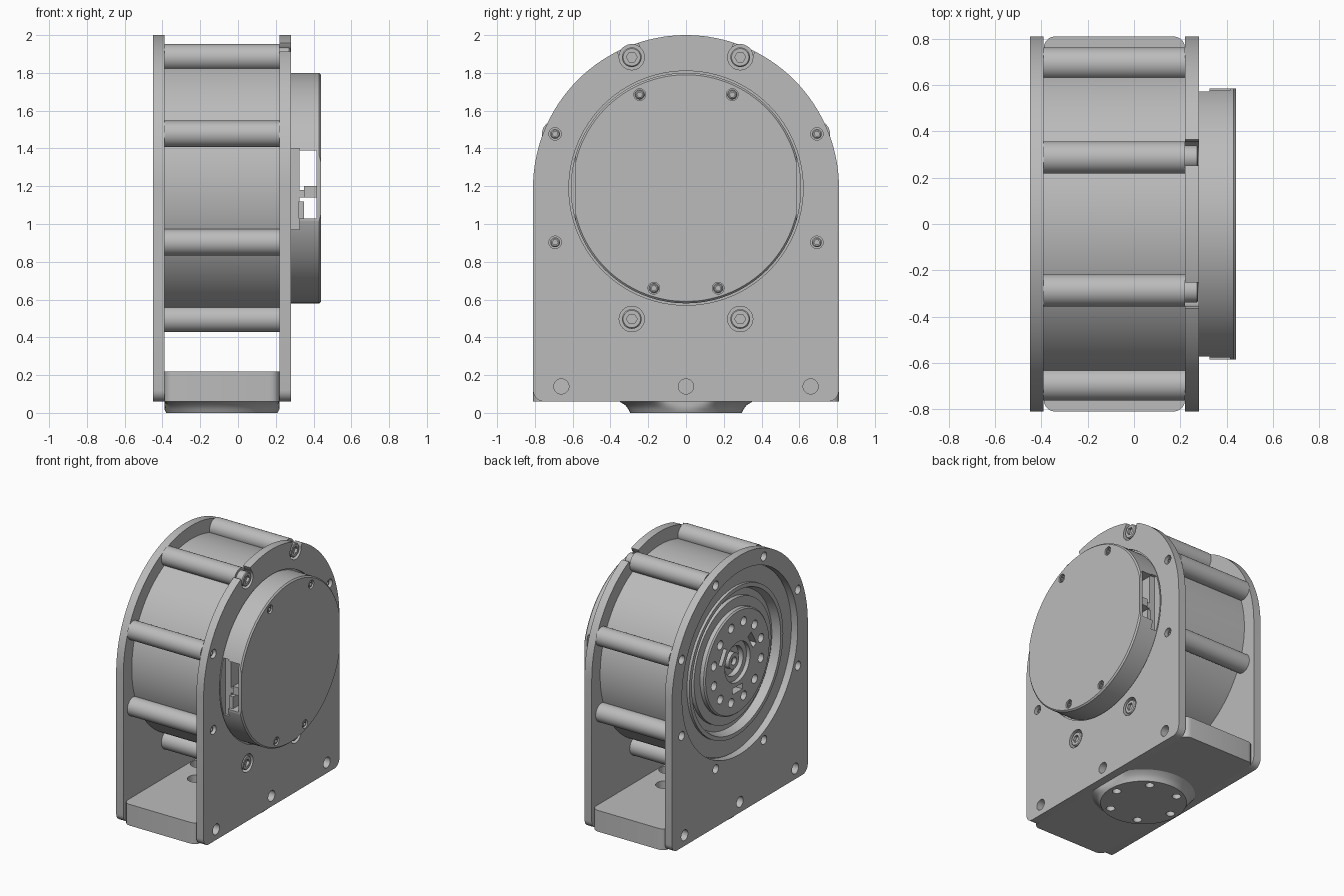
import bpy, bmesh, math
from mathutils import Matrix, Vector

if "Cube" in bpy.data.objects:
    bpy.data.objects.remove(bpy.data.objects["Cube"])

grey = bpy.data.materials.new("machined_grey")
grey.use_nodes = True
grey.diffuse_color = (0.5, 0.5, 0.5, 1)
grey.node_tree.nodes["Principled BSDF"].inputs["Base Color"].default_value = (0.5, 0.5, 0.5, 1)

AXIS_Z = 1.19      # height of the motor axis
MID_X = -0.085     # middle of the gap between the plates


def finish(name, bm):
    bmesh.ops.remove_doubles(bm, verts=bm.verts, dist=1e-5)
    bmesh.ops.recalc_face_normals(bm, faces=bm.faces)
    mesh = bpy.data.meshes.new(name)
    bm.to_mesh(mesh)
    bm.free()
    mesh.materials.append(grey)
    ob = bpy.data.objects.new(name, mesh)
    bpy.context.collection.objects.link(ob)
    return ob


def select(ob):
    bpy.ops.object.select_all(action='DESELECT')
    ob.select_set(True)
    bpy.context.view_layer.objects.active = ob


def smooth(ob):
    select(ob)
    bpy.ops.object.shade_smooth_by_angle(angle=math.radians(32))
    return ob


def cut(ob, cutters):
    """Subtract each cutter, then discard it."""
    select(ob)
    for c in cutters:
        m = ob.modifiers.new("cut", 'BOOLEAN')
        m.operation, m.solver, m.object = 'DIFFERENCE', 'EXACT', c
        bpy.ops.object.modifier_apply(modifier=m.name)
        bpy.data.objects.remove(c)
    return ob


def lathe(name, profile, y=0, z=AXIS_Z, n=96):
    """Turn (x, radius) points about a line parallel to x."""
    bm = bmesh.new()
    rings = []
    for x, r in profile:
        rings.append([bm.verts.new((x, y + r * math.cos(a), z + r * math.sin(a)))
                      for a in (2 * math.pi * i / n for i in range(n))])
    for a, b in zip(rings, rings[1:]):
        for i in range(n):
            j = (i + 1) % n
            bm.faces.new((a[i], a[j], b[j], b[i]))
    for ring in (rings[0], rings[-1]):
        bm.faces.new(ring)
    return finish(name, bm)


def rod(name, r, x0, x1, y, z, n=32):
    return lathe(name, [(x0, r), (x1, r)], y, z, n)


def upright(name, r, z0, z1, x, y, n=32):
    bm = bmesh.new()
    bmesh.ops.create_cone(bm, cap_ends=True, segments=n, radius1=r, radius2=r, depth=z1 - z0,
                          matrix=Matrix.Translation((x, y, (z0 + z1) / 2)))
    return finish(name, bm)


def box(name, lo, hi, turn=0):
    """Box between two corners; turn swings it about the motor axis."""
    lo, hi = Vector(lo), Vector(hi)
    bm = bmesh.new()
    bmesh.ops.create_cube(bm, size=1)
    for v in bm.verts:
        v.co = Vector([c * s for c, s in zip(v.co, hi - lo)]) + (lo + hi) / 2
    if turn:
        bmesh.ops.rotate(bm, cent=(0, 0, AXIS_Z), verts=bm.verts,
                         matrix=Matrix.Rotation(turn, 3, 'X'))
    return finish(name, bm)


def polar(r, degrees):
    a = math.radians(degrees)
    return r * math.cos(a), AXIS_Z + r * math.sin(a)


def side_plate(name, x0, x1):
    """Arched plate with small rounded lower corners."""
    pts = [(0.81 * math.cos(math.pi * i / 64), AXIS_Z + 0.81 * math.sin(math.pi * i / 64))
           for i in range(65)]
    for side, start in ((-1, 180), (1, 270)):
        for i in range(7):
            a = math.radians(start + 15 * i)
            pts.append((side * 0.75 + 0.06 * math.cos(a), 0.12 + 0.06 * math.sin(a)))
    bm = bmesh.new()
    face = bm.faces.new([bm.verts.new((x0, y, z)) for y, z in pts])
    ext = bmesh.ops.extrude_face_region(bm, geom=[face])["geom"]
    bmesh.ops.translate(bm, vec=(x1 - x0, 0, 0),
                        verts=[e for e in ext if isinstance(e, bmesh.types.BMVert)])
    return finish(name, bm)


boss_spots = [polar(0.75, 22.5 + 45 * k) for k in range(8)]
bolt_spots = [s for s in boss_spots if abs(s[0]) < 0.5]
screw_spots = [s for s in boss_spots if abs(s[0]) > 0.5]
foot_spots = [(y, 0.14) for y in (-0.66, 0, 0.66)]

# Output-side plate with its large opening
plate = side_plate("output_plate", -0.45, -0.39)
cutters = [rod("c", 0.69, -0.5, -0.3, 0, AXIS_Z, 96)]
cutters += [rod("c", 0.033, -0.5, -0.3, *s) for s in boss_spots]
cutters += [rod("c", 0.04, -0.5, -0.3, *s) for s in foot_spots]
smooth(cut(plate, cutters))

# Cover-side plate with bolt pockets, open at the top edge
plate = side_plate("cover_plate", 0.22, 0.28)
cutters = [rod("c", 0.62, 0.265, 0.3, 0, AXIS_Z, 96)]
cutters += [rod("c", 0.067, 0.2, 0.3, *s) for s in bolt_spots]
cutters += [rod("c", 0.033, 0.2, 0.3, *s) for s in screw_spots]
cutters += [rod("c", 0.04, 0.2, 0.3, *s) for s in foot_spots]
cutters += [box("c", (0.2, -0.06, AXIS_Z + 0.75), (0.3, 0.06, AXIS_Z + 0.9),
                math.radians(t)) for t in (-22.5, 22.5)]
smooth(cut(plate, cutters))

# Motor housing, with stepped output face
smooth(lathe("motor_housing", [
    (0.22, 0.01), (0.22, 0.71), (-0.39, 0.71), (-0.39, 0.685), (-0.40, 0.685), (-0.40, 0.56),
    (-0.42, 0.56), (-0.42, 0.53), (-0.36, 0.51), (-0.36, 0.46), (-0.39, 0.46),
    (-0.39, 0.38), (-0.35, 0.38), (-0.35, 0.01)], n=128))
for i, s in enumerate(boss_spots):
    smooth(rod(f"housing_boss_{i}", 0.07, -0.39, 0.22, *s))

# Output hub with bolt circle, slots and centre bore
hub = lathe("output_hub", [(-0.34, 0.39), (-0.42, 0.39), (-0.43, 0.38)])
cutters = [rod("c", 0.033, -0.5, -0.37, *polar(0.29, 15 + 30 * k), 20) for k in range(12)]
cutters += [box("c", (-0.5, -0.06, AXIS_Z + 0.18), (-0.37, 0.06, AXIS_Z + 0.225),
                math.radians(60 + 120 * k)) for k in range(3)]
cutters += [rod("c", 0.15, -0.5, -0.40, 0, AXIS_Z, 48), rod("c", 0.11, -0.5, -0.36, 0, AXIS_Z, 48)]
smooth(cut(hub, cutters))
smooth(lathe("hub_shaft", [(-0.345, 0.06), (-0.40, 0.06), (-0.40, 0.03), (-0.37, 0.03)], n=32))

# Round rear cover with flattened sides and a connector slot
cover = lathe("rear_cover", [(0.262, 0.61), (0.43, 0.61), (0.44, 0.60)], n=128)
cutters = [box("c", (0.285, s * 0.785 - 0.2, 0.4), (0.5, s * 0.785 + 0.2, 2.0)) for s in (-1, 1)]
cutters += [box("c", (0.325, -0.7, 1.03), (0.415, 0.7, 1.39))]
cutters += [box("c", (0.28, s * 0.65 - 0.1, 0.97), (0.325, s * 0.65 + 0.1, 1.40)) for s in (-1, 1)]
cover_spots = [(s * y, z) for s in (-1, 1) for y, z in ((0.245, 1.685), (0.17, 0.66))]
cutters += [rod("c", 0.031, 0.42, 0.5, *s) for s in cover_spots]
smooth(cut(cover, cutters))

# Connectors inside the slot
for side, label in ((-1, "front"), (1, "rear")):
    y = side * 0.5
    box(f"{label}_connector_divider", (0.35, y - 0.06, 1.14), (0.43, y + 0.06, 1.2))
    box(f"{label}_connector_pin", (0.32, y - 0.05, 1.14), (0.36, y + 0.05, 1.18))
    box(f"{label}_connector_ledge", (0.32, y - 0.06, 1.03), (0.35, y + 0.06, 1.12))


# Socket-head fasteners
def fastener(name, r, x0, x1, spot):
    ob = lathe(name, [(x0, r), (x1 - 0.006, r), (x1, r - 0.006)], *spot, n=28)
    smooth(cut(ob, [rod("c", r * 0.55, x1 - 0.02, x1 + 0.02, *spot, 6)]))


for i, s in enumerate(bolt_spots):
    fastener(f"plate_bolt_{i}", 0.052, 0.21, 0.277, s)
for i, s in enumerate(screw_spots):
    fastener(f"plate_screw_{i}", 0.026, 0.21, 0.262, s)
for i, s in enumerate(cover_spots):
    fastener(f"cover_screw_{i}", 0.025, 0.415, 0.436, s)

# Base block with rounded vertical corners
base = box("base_block", (-0.39, -0.81, 0.06), (0.22, 0.81, 0.22))
bm = bmesh.new()
bm.from_mesh(base.data)
bmesh.ops.bevel(bm, geom=[e for e in bm.edges if abs(e.verts[0].co.z - e.verts[1].co.z) > 0.1],
                offset=0.05, segments=5, profile=0.5, affect='EDGES')
bm.to_mesh(base.data)
bm.free()
flange_spots = [(MID_X + 0.24 * math.cos(a), 0.24 * math.sin(a))
                for a in (math.radians(60 * k) for k in range(6))]
cutters = [upright("c", 0.06, 0.12, 0.3, *s) for s in flange_spots]
cutters += [upright("c", 0.03, 0.0, 0.2, *s) for s in flange_spots]
smooth(cut(base, cutters))

# Mounting flange under the base, flared and trimmed to the block's width
flange = lathe("mounting_flange", [(0, 0.295), (0.02, 0.305), (0.04, 0.32), (0.062, 0.355)], z=0)
for v in flange.data.vertices:
    x, y, z = v.co
    v.co = (max(-0.39, min(0.22, MID_X + z)), y, x)
bm = bmesh.new()
bm.from_mesh(flange.data)
bmesh.ops.recalc_face_normals(bm, faces=bm.faces)
bm.to_mesh(flange.data)
bm.free()
smooth(cut(flange, [upright("c", 0.03, -0.1, 0.1, *s) for s in flange_spots]))
